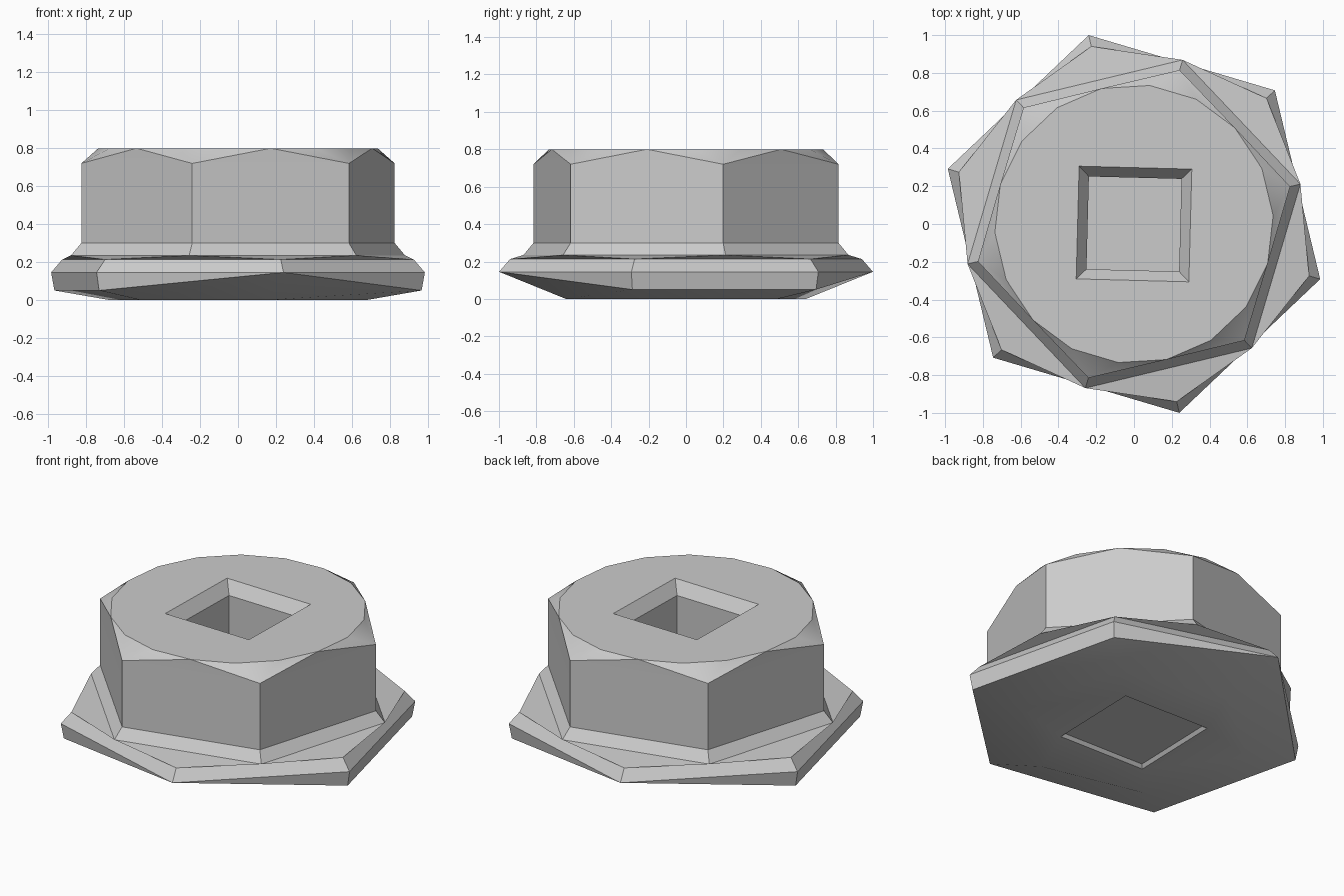
import bpy, bmesh, math

cube = bpy.data.objects.get("Cube")
if cube:
    bpy.data.objects.remove(cube)

mat = bpy.data.materials.new("steel grey")
mat.use_nodes = True
grey = (0.6, 0.6, 0.6, 1)
mat.diffuse_color = grey
mat.node_tree.nodes["Principled BSDF"].inputs["Base Color"].default_value = grey

bm = bmesh.new()
NUT, FLANGE = 13.5, 43.5   # rotation of the two hexagons, in degrees


def ring(n, radius, z, turn):
    """Polygon of vertices; radius and z may be lists that repeat."""
    rs = radius if isinstance(radius, list) else [radius]
    zs = z if isinstance(z, list) else [z]
    out = []
    for i in range(n):
        a = math.radians(turn + 360 * i / n)
        r = rs[i % len(rs)]
        out.append(bm.verts.new((r * math.cos(a), r * math.sin(a), zs[i % len(zs)])))
    return out


def band(a, b):
    n = len(a)
    for i in range(n):
        j = (i + 1) % n
        bm.faces.new((a[i], a[j], b[j], b[i]))


def edges(loop):
    pairs = zip(loop, loop[1:] + loop[:1])
    return [bm.edges.get(p) or bm.edges.new(p) for p in pairs]


def plate_with_hole(outer, inner, normal):
    bmesh.ops.triangle_fill(bm, edges=edges(outer) + edges(inner),
                            use_beauty=True, normal=normal)


# Flange: every third lower corner is drawn up to the rim
base = ring(6, [0.71, 0.66, 0.71], 0, FLANGE)
low = ring(6, [1.01, 1.028, 1.01], [0.05, 0.145, 0.05], FLANGE)
rim = ring(6, 1.028, 0.145, FLANGE)
shoulder = ring(6, 0.967, 0.213, FLANGE)
band(base, low)
band(low, rim)
band(rim, shoulder)

# Twisted join from flange to the flared foot of the nut
foot = ring(6, 0.906, 0.235, NUT)
for i in range(6):
    j = (i + 1) % 6
    bm.faces.new((foot[i], shoulder[i], foot[j]))
    bm.faces.new((shoulder[i], shoulder[j], foot[j]))

# Hexagonal body
waist = ring(6, 0.85, 0.3, NUT)
corner = ring(6, 0.85, 0.72, NUT)
band(foot, waist)
band(waist, corner)

# Chamfered crown: three facets at each corner, peaks at mid side
crown = ring(18, 0.738, 0.8, NUT + 30)
for i in range(6):
    j = (i + 1) % 6
    bm.faces.new((corner[i], corner[j], crown[3 * i]))
    for k in range(3):
        p = 3 * i + k
        bm.faces.new((corner[j], crown[(p + 1) % 18], crown[p]))

# Square socket from above
lip = ring(4, 0.422, 0.8, FLANGE)
wall = ring(4, 0.347, 0.725, FLANGE)
floor = ring(4, 0.347, 0.05, FLANGE)
plate_with_hole(crown, lip, (0, 0, 1))
band(lip, wall)
band(wall, floor)
bm.faces.new(floor)

# Shallow square recess underneath
recess = ring(4, 0.422, 0, FLANGE)
recess_top = ring(4, 0.40, 0.02, FLANGE)
plate_with_hole(base, recess, (0, 0, -1))
band(recess, recess_top)
bm.faces.new(recess_top)

bmesh.ops.remove_doubles(bm, verts=bm.verts, dist=0.0005)
bmesh.ops.recalc_face_normals(bm, faces=bm.faces)

mesh = bpy.data.meshes.new("flanged_nut")
bm.to_mesh(mesh)
bm.free()
mesh.materials.append(mat)
nut = bpy.data.objects.new("flanged_nut", mesh)
bpy.context.collection.objects.link(nut)
bpy.ops.object.select_all(action='DESELECT')
nut.select_set(True)
bpy.context.view_layer.objects.active = nut
bpy.ops.object.shade_smooth_by_angle(angle=math.radians(25))
